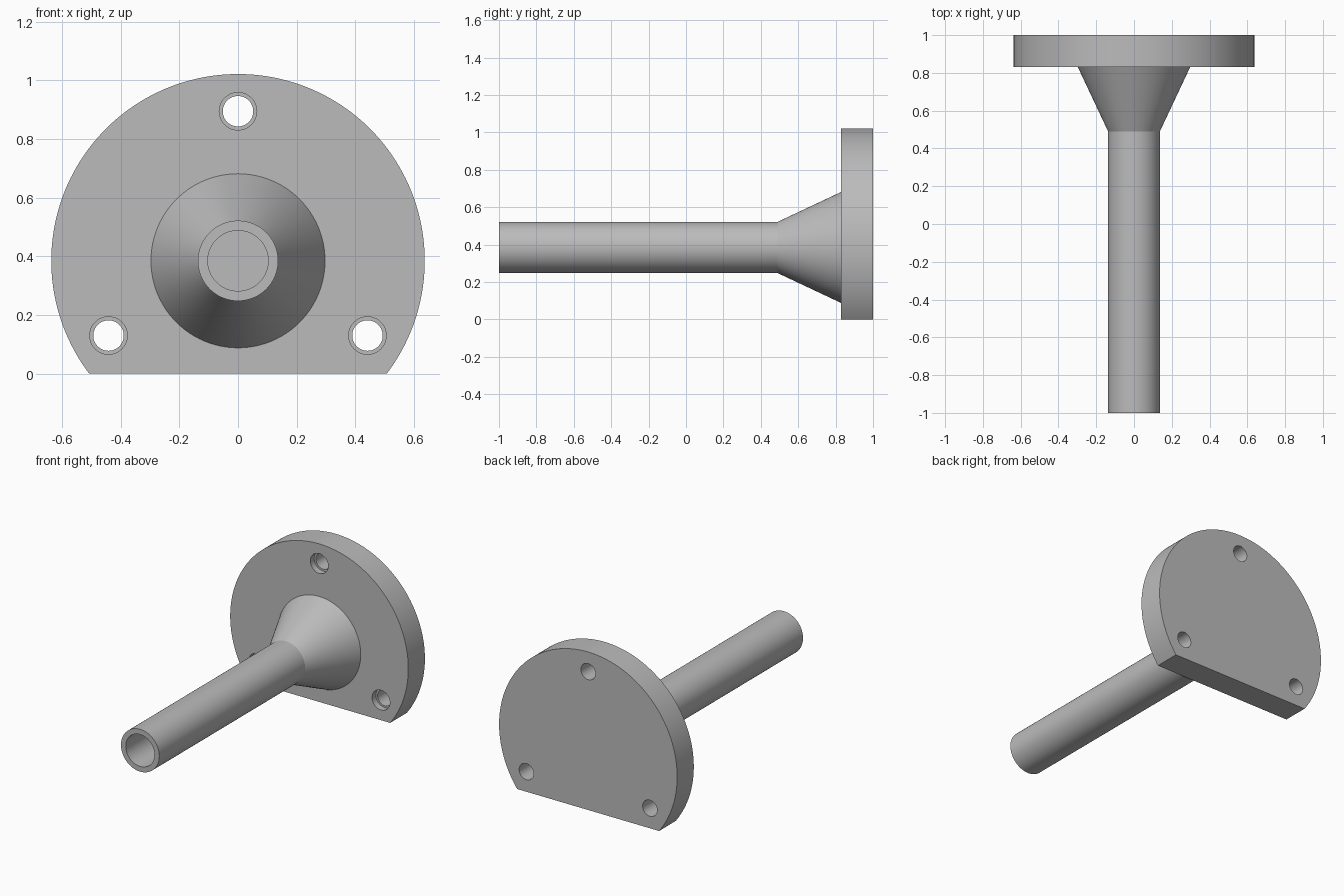
import bpy, bmesh, math
from mathutils import Matrix, Vector

cube = bpy.data.objects.get("Cube")
if cube:
    bpy.data.objects.remove(cube, do_unlink=True)

AXIS_Z = 0.385       # height of the tube axis
FLANGE_R = 0.637
FRONT, BACK = 0.83, 1.0

metal = bpy.data.materials.new("satin grey metal")
grey = (0.5, 0.5, 0.5, 1)
metal.diffuse_color = grey
metal.use_nodes = True
metal.node_tree.nodes["Principled BSDF"].inputs["Base Color"].default_value = grey


def finish(name, bm):
    bmesh.ops.recalc_face_normals(bm, faces=bm.faces)
    mesh = bpy.data.meshes.new(name)
    bm.to_mesh(mesh)
    bm.free()
    mesh.materials.append(metal)
    obj = bpy.data.objects.new(name, mesh)
    bpy.context.collection.objects.link(obj)
    return obj


def lathe(name, profile, x=0, z=AXIS_Z, steps=96, ring=False):
    """Turn (radius, y) points round a y axis; ring closes the profile on itself."""
    bm = bmesh.new()
    loops = []
    for r, y in profile:
        loops.append([bm.verts.new((x + r * math.cos(a), y, z + r * math.sin(a)))
                      for a in (math.tau * i / steps for i in range(steps))])
    pairs = list(zip(loops, loops[1:]))
    if ring:
        pairs.append((loops[-1], loops[0]))
    else:
        bm.faces.new(loops[0])
        bm.faces.new(loops[-1])
    for a, b in pairs:
        for i in range(steps):
            j = (i + 1) % steps
            bm.faces.new((a[i], a[j], b[j], b[i]))
    return finish(name, bm)


def activate(obj):
    bpy.ops.object.select_all(action='DESELECT')
    obj.select_set(True)
    bpy.context.view_layer.objects.active = obj


def smooth(obj):
    activate(obj)
    bpy.ops.object.shade_smooth_by_angle(angle=math.radians(20))


# Hollow tube flaring into the flange
tube = lathe("flared_tube", [(0.103, -1), (0.137, -1), (0.137, 0.49), (0.297, FRONT),
                             (0.297, 0.835), (0.222, 0.835), (0.103, 0.49)], ring=True)
smooth(tube)

# Round flange with a flat foot
start = math.asin(-AXIS_Z / FLANGE_R)
sweep = math.pi - 2 * start
bm = bmesh.new()
rim = []
for i in range(121):
    a = start + sweep * i / 120
    rim.append(bm.verts.new((FLANGE_R * math.cos(a), FRONT,
                             AXIS_Z + FLANGE_R * math.sin(a))))
face = bm.faces.new(rim)
made = bmesh.ops.extrude_face_region(bm, geom=[face])["geom"]
bmesh.ops.translate(bm, vec=(0, BACK - FRONT, 0),
                    verts=[v for v in made if isinstance(v, bmesh.types.BMVert)])
flange = finish("flange", bm)

# Three counterbored bolt holes and the blind end of the bore
cutters = [lathe("bore_cutter", [(0.21, 0.8), (0.28, 0.985)])]
for degrees in (90, 210, 330):
    spot = Matrix.Rotation(math.radians(degrees), 2) @ Vector((0.51, 0))
    cutters.append(lathe("bolt_hole_cutter",
                         [(0.064, 0.8), (0.064, 0.87), (0.052, 0.87), (0.052, 1.1)],
                         x=spot.x, z=AXIS_Z + spot.y, steps=48))
activate(flange)
for cutter in cutters:
    cutter.hide_render = True
    mod = flange.modifiers.new("cut", 'BOOLEAN')
    mod.operation = 'DIFFERENCE'
    mod.solver = 'EXACT'
    mod.object = cutter
    bpy.ops.object.modifier_apply(modifier=mod.name)
for cutter in cutters:
    bpy.data.objects.remove(cutter, do_unlink=True)
smooth(flange)
